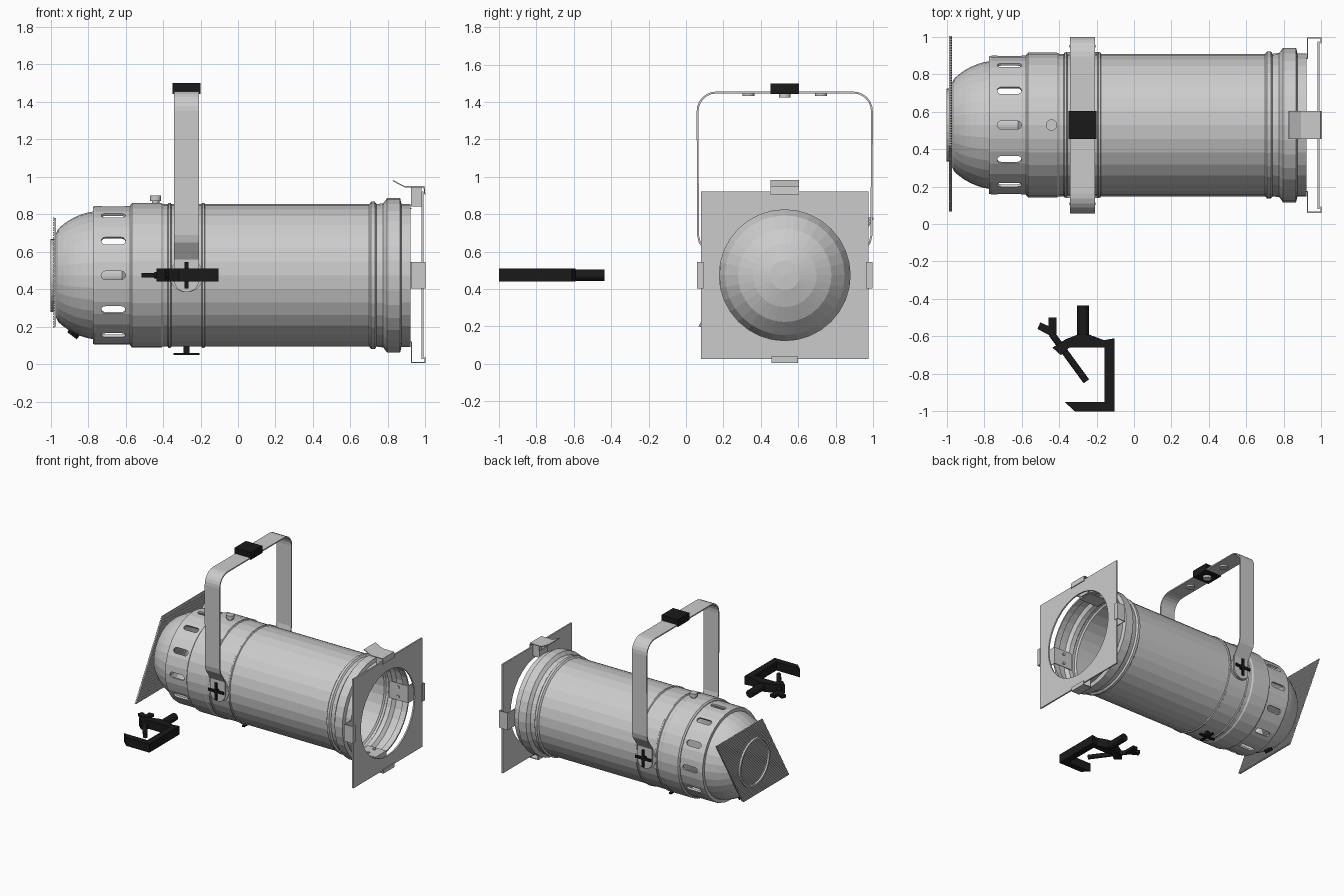
import bpy, bmesh
from math import sin, cos, pi, radians
from mathutils import Matrix, Vector

if "Cube" in bpy.data.objects:
    bpy.data.objects.remove(bpy.data.objects["Cube"])

CY, CZ = 0.528, 0.474          # lamp axis runs along x through (CY, CZ)
BODY = Matrix.Translation((0, CY, CZ))
black = bpy.data.materials.new("black")
black.diffuse_color = (0.01, 0.01, 0.01, 1)
black.use_nodes = True
black.node_tree.nodes["Principled BSDF"].inputs["Base Color"].default_value = black.diffuse_color


def finish(name, bm, mat=None):
    bmesh.ops.remove_doubles(bm, verts=bm.verts, dist=1e-5)
    bmesh.ops.recalc_face_normals(bm, faces=bm.faces)
    me = bpy.data.meshes.new(name)
    bm.to_mesh(me)
    bm.free()
    ob = bpy.data.objects.new(name, me)
    bpy.context.collection.objects.link(ob)
    if mat:
        me.materials.append(mat)
    return ob


def lathe(name, prof, M=BODY, segs=32, closed=True, mat=None):
    """Revolve (x, r) points about local x; r may be a function of the angle."""
    bm = bmesh.new()
    rings = []
    for x, r in prof:
        ring = []
        for i in range(segs):
            a = 2 * pi * i / segs
            q = r(a) if callable(r) else r
            ring.append(bm.verts.new(M @ Vector((x, q * cos(a), q * sin(a)))))
        rings.append(ring)
    for k in range(len(rings) if closed else len(rings) - 1):
        A, B = rings[k], rings[(k + 1) % len(rings)]
        for i in range(segs):
            j = (i + 1) % segs
            bm.faces.new((A[i], A[j], B[j], B[i]))
    return finish(name, bm, mat)


def aim(loc, d):
    return Matrix.Translation(loc) @ Vector((1, 0, 0)).rotation_difference(Vector(d)).to_matrix().to_4x4()


def disc(name, loc, d, r, h, mat=None, segs=20):
    return lathe(name, [(0, 0), (0, r), (h, r), (h, 0)], aim(loc, d), segs, False, mat)


def boxes(name, items, M=Matrix(), mat=None):
    bm = bmesh.new()
    for c, s in items:
        bmesh.ops.create_cube(bm, size=1, matrix=M @ Matrix.Translation(c) @ Matrix.Diagonal((*s, 1)))
    me_ob = finish(name, bm, mat)
    return me_ob


def prism(bm, pts, lo, hi, f):
    a = [bm.verts.new(f(u, v, lo)) for u, v in pts]
    b = [bm.verts.new(f(u, v, hi)) for u, v in pts]
    bm.faces.new(a)
    bm.faces.new(b[::-1])
    for i in range(len(pts)):
        j = (i + 1) % len(pts)
        bm.faces.new((a[i], a[j], b[j], b[i]))


def strip(name, path, wide, thick):
    """Sheet metal strip following a path."""
    bm = bmesh.new()
    w = Vector(wide) / 2
    vs = [(bm.verts.new(Vector(p) - w), bm.verts.new(Vector(p) + w)) for p in path]
    for (a, b), (c, d) in zip(vs, vs[1:]):
        bm.faces.new((a, b, d, c))
    ob = finish(name, bm)
    m = ob.modifiers.new("thickness", 'SOLIDIFY')
    m.thickness, m.offset, m.use_even_offset = thick, 0, True
    return ob


# main barrel: outer profile, then back along the inside
outer = [(-0.575, .375), (-0.565, .386), (-0.41, .386), (-0.40, .38), (-0.375, .38), (-0.37, .387),
         (-0.36, .387), (-0.355, .38), (-0.195, .38), (-0.19, .387), (-0.18, .387), (-0.175, .38),
         (0.70, .38), (0.71, .393), (0.73, .393), (0.74, .38), (0.775, .385), (0.795, .412),
         (0.865, .412), (0.872, .382), (0.92, .382)]
lathe("barrel", outer + [(x, r - .012) for x, r in reversed(outer)])

# rear dome, open at the back
dome = [(-0.72 - .345 * sin(a), .345 * cos(a)) for a in [radians(8 + 6 * i) for i in range(9)]]
dome = [(max(x, -0.972), r) for x, r in dome]
lathe("rear_dome", dome + [(x + .006, r - .01) for x, r in reversed(dome)])

# vent ring with twelve slots
vent = lathe("vent_ring", [(-0.775, .34), (-0.775, .366), (-0.76, .37), (-0.575, .37), (-0.575, .355), (-0.762, .355), (-0.762, .34)])
bm = bmesh.new()
slot = [(-.665 + s * (.043 + .022 * cos(t)), s * .022 * sin(t))
        for s in (1, -1) for t in [-pi / 2 + pi * i / 6 for i in range(7)]]
for k in range(12):
    R = BODY @ Matrix.Rotation(k * pi / 6, 4, 'X')
    prism(bm, slot, .3, .45, lambda u, v, h: R @ Vector((u, v, h)))
cutter = finish("slot_cutter", bm)
cutter.hide_render = True
m = vent.modifiers.new("slots", 'BOOLEAN')
m.operation, m.solver, m.object = 'DIFFERENCE', 'EXACT', cutter
bpy.context.view_layer.objects.active = vent
bpy.ops.object.modifier_apply(modifier="slots")
bpy.data.objects.remove(cutter)

# lamp with convex lens inside the barrel
lathe("lamp", [(-.76, 0), (-.76, .06), (-.62, .06), (-.60, .14), (-.54, .25), (-.47, .33), (-.41, .365),
               (-.38, .355), (-.30, .32), (-.23, .25), (-.19, .17), (-.165, .08), (-.16, 0)], closed=False)

# slanted woven mesh at the back with its ring
N = 44
S = Matrix(((1, 0, 0, -.978), (0, 1, .34, .07), (0, 0, .58, .2), (0, 0, 0, 1)))
bars = []
for i in range(N + 1):
    t = i / N
    bars.append(((-.004, .295, t), (.008, .59, .6 / N)))
    bars.append(((.004, .59 * t, .5), (.008, .59 * .6 / N, 1)))
boxes("rear_mesh", bars, S)
lathe("mesh_ring", [(-1.0, .18), (-1.0, .195), (-.965, .195), (-.965, .18)])
disc("cable_gland", (-.85, CY, .20), (-.6, 0, -.8), .032, .06, black, 8)

# top screw
disc("top_screw_stem", (-.44, CY, .85), (0, 0, 1), .02, .03)
disc("top_screw_head", (-.44, CY, .872), (0, 0, 1), .03, .028)

# yoke: half path mirrored about the lamp axis
half = [(.395, .45), (.395, .56), (.455, .65), (.464, .69), (.466, 1.35)]
half += [(.366 + .1 * cos(a), 1.351 + .1 * sin(a)) for a in [radians(15 * i) for i in range(1, 7)]]
path = [(-.275, CY - y, z) for y, z in half] + [(-.275, CY + y, z) for y, z in reversed(half)]
strip("yoke", path, (.135, 0, 0), .01)
for s in (-1, 1):
    disc("yoke_washer", (-.275, CY + s * .375, CZ), (0, s, 0), .09, .014, None, 28)
    disc("yoke_rounded_end", (-.275, CY + s * .39, .452), (0, s, 0), .0675, .01, None, 28)
    disc("yoke_rivet", (-.275, CY + s * .195, 1.433), (0, 0, 1), .032, .015)
boxes("yoke_block", [((-.275, CY, 1.471), (.15, .15, .058))], mat=black)
disc("yoke_bolt", (-.275, CY, 1.425), (0, 0, 1), .032, .03)


# cross-shaped tightening knobs on both sides and below
def knob(name, d):
    M = aim(Vector((-.275, CY, CZ)) + Vector(d) * .38, d)
    boxes(name, [((.02, 0, 0), (.05, .03, .03)), ((.04, 0, 0), (.012, .14, .02)),
                 ((.04, 0, 0), (.012, .02, .14))], M, black)


for nm, d in (("knob_front", (0, -1, 0)), ("knob_back", (0, 1, 0)), ("knob_below", (0, 0, -1))):
    knob(nm, d)

# square colour frame with round opening
sq = lambda a: .447 / max(abs(cos(a)), abs(sin(a)))
lathe("colour_frame", [(.979, .35), (.979, sq), (.991, sq), (.991, .35)])

# frame holder clips on three sides, with rivets inside the barrel
prof = [(.76, .355), (.925, .355), (.925, .465), (.997, .465), (.997, .435)]
for nm, d in (("front", (0, -1, 0)), ("back", (0, 1, 0)), ("bottom", (0, 0, -1))):
    d = Vector(d)
    across = d.cross(Vector((1, 0, 0))) * .14
    axis = Vector((0, CY, CZ))
    strip("frame_clip_" + nm, [axis + d * r + Vector((x, 0, 0)) for x, r in prof], across, .006)
    for s in (-.28, .28):
        disc("clip_rivet", axis + Vector((.84, 0, 0)) + d * .354 + across * s, -d, .012, .01, None, 10)

# top spring catch
strip("top_catch", [(.825, CY, .98), (.89, CY, .947), (.993, CY, .947), (.997, CY, .905)], (0, .15, 0), .006)
boxes("top_catch_bracket", [((.951, CY + s * .055, .895), (.055, .006, .105)) for s in (-1, 1)]
      + [((.925, CY, .87), (.006, .116, .055)), ((.84, CY, .83), (.17, .12, .006))])

# hook clamp lying beside the lamp
bm = bmesh.new()
flat = lambda u, v, h: Vector((u, v, h))
hook = [(-.365, -.615), (-.30, -.59), (-.24, -.59), (-.16, -.62), (-.105, -.61), (-.105, -1), (-.315, -1),
        (-.37, -.95), (-.157, -.95), (-.157, -.66), (-.345, -.66), (-.39, -.70), (-.435, -.66)]
prism(bm, hook, .44, .51, flat)
finish("hook_clamp", bm, black)
disc("clamp_spigot", (-.272, -.61, CZ), (0, 1, 0), .031, .175, black)
disc("clamp_bolt", (-.44, -.585, CZ), (.19, -.26, 0), .018, .315, black, 12)
bm = bmesh.new()
wing = [(-.515, -.56), (-.50, -.525), (-.455, -.545), (-.455, -.5), (-.413, -.5), (-.413, -.585), (-.44, -.60)]
prism(bm, wing, CZ - .012, CZ + .012, flat)
finish("clamp_wing_handle", bm, black)
